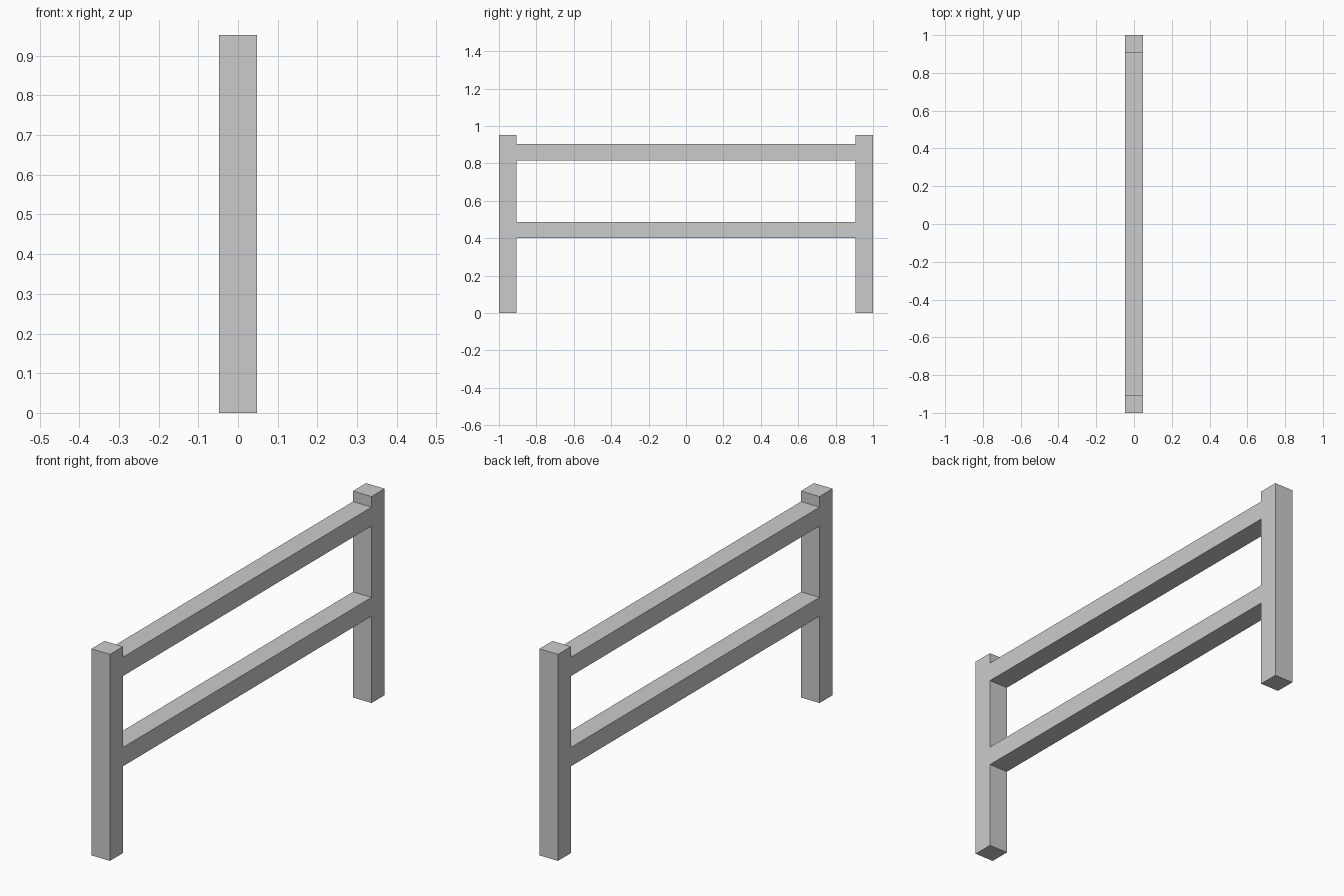
import bpy

if "Cube" in bpy.data.objects:
    bpy.data.objects.remove(bpy.data.objects["Cube"])

W = 0.095          # timber thickness
H = 0.952          # post height
INNER = 1.0 - W    # y of the posts' inner faces


def box(name, lo, hi):
    size = [b - a for a, b in zip(lo, hi)]
    mid = [(a + b) / 2 for a, b in zip(lo, hi)]
    bpy.ops.mesh.primitive_cube_add(size=1, location=mid)
    ob = bpy.context.object
    ob.name = name
    ob.scale = size
    bpy.ops.object.transform_apply(location=False, rotation=False, scale=True)
    return ob


# end posts
box("front_post", (-W / 2, -1, 0), (W / 2, -INNER, H))
box("back_post", (-W / 2, INNER, 0), (W / 2, 1, H))

# horizontal rails between the posts
for name, z0, z1 in (("lower_rail", 0.40, 0.487), ("upper_rail", 0.816, 0.903)):
    box(name, (-W / 2, -INNER, z0), (W / 2, INNER, z1))
